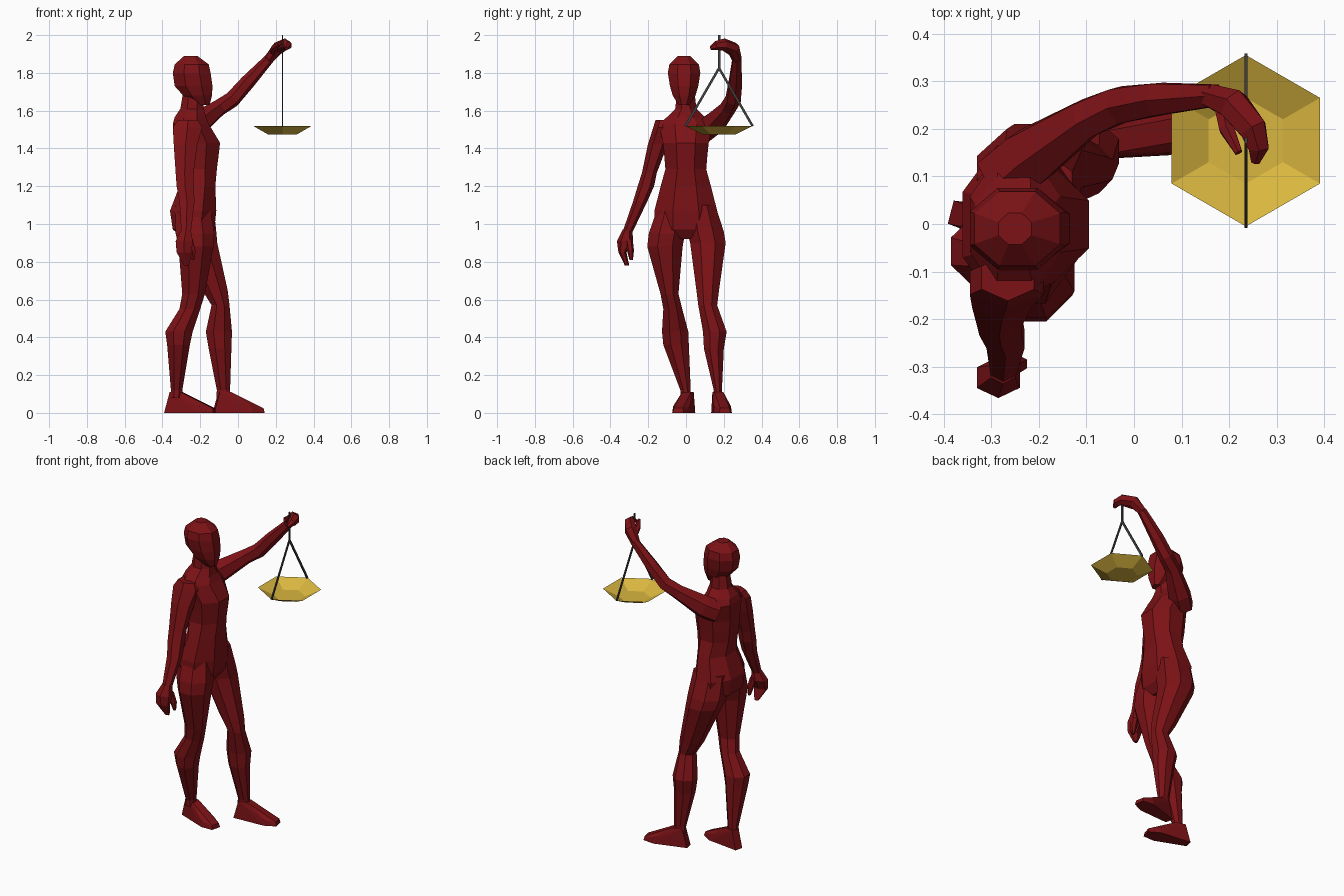
import bpy, bmesh, math
from mathutils import Vector


def material(name, rgb):
    m = bpy.data.materials.new(name)
    m.diffuse_color = (*rgb, 1)
    return m


RED = material("dark red", (0.2, 0.006, 0.008))
GOLD = material("gold", (0.7, 0.47, 0.05))
GREY = material("dark grey", (0.05, 0.05, 0.05))


def finish(name, bm, mat, fix=True):
    if fix:
        bmesh.ops.recalc_face_normals(bm, faces=bm.faces[:])
    me = bpy.data.meshes.new(name)
    bm.to_mesh(me)
    bm.free()
    me.materials.append(mat)
    ob = bpy.data.objects.new(name, me)
    bpy.context.collection.objects.link(ob)
    return ob


def skin(name, rings, mat, caps=True):
    """Join rings of points into a faceted skin."""
    bm = bmesh.new()
    vs = [[bm.verts.new(p) for p in r] for r in rings]
    n = len(vs[0])
    for a, b in zip(vs, vs[1:]):
        for i in range(n):
            bm.faces.new((a[i], a[(i + 1) % n], b[(i + 1) % n], b[i]))
    if caps:
        bm.faces.new(vs[0])
        bm.faces.new(vs[-1])
    return finish(name, bm, mat)


def stack(name, levels, sides=8):
    """Level rings, each (z, x0, x1, y0, y1), fitted to their bounds."""
    rings = []
    for z, x0, x1, y0, y1 in levels:
        k = 0.5 / math.cos(math.pi / sides)
        ang = [(i + 0.5) * math.tau / sides for i in range(sides)]
        rings.append([((x0 + x1) / 2 + (x1 - x0) * k * math.cos(a),
                       (y0 + y1) / 2 + (y1 - y0) * k * math.sin(a), z) for a in ang])
    return skin(name, rings, RED)


def tube(name, path, mat, sides=6):
    """Rings square to a path of (x, y, z, radius)."""
    pts = [Vector(p[:3]) for p in path]
    rings = []
    for i, p in enumerate(path):
        d = pts[min(i + 1, len(pts) - 1)] - pts[max(i - 1, 0)]
        q = d.to_track_quat('Z', 'Y')
        rings.append([pts[i] + q @ Vector((p[3] * math.cos(a), p[3] * math.sin(a), 0))
                      for a in [(j + 0.5) * math.tau / sides for j in range(sides)]])
    return skin(name, rings, mat)


# torso and neck
stack("torso", [(z, x0, x1, -w - 0.002, w) for z, x0, x1, w in [
    (0.92, -0.27, -0.16, 0.05), (0.97, -0.345, -0.125, 0.165), (1.07, -0.36, -0.115, 0.165),
    (1.20, -0.31, -0.12, 0.132), (1.29, -0.325, -0.112, 0.107), (1.36, -0.335, -0.103, 0.113),
    (1.43, -0.34, -0.095, 0.12), (1.53, -0.345, -0.155, 0.14), (1.565, -0.335, -0.17, 0.1),
    (1.61, -0.305, -0.18, 0.055), (1.70, -0.29, -0.19, 0.045)]])

# head
stack("head", [(z, x0, x1, -w - 0.01, w - 0.01) for z, x0, x1, w in [
    (1.63, -0.215, -0.15, 0.03), (1.68, -0.29, -0.138, 0.06), (1.73, -0.335, -0.135, 0.075),
    (1.80, -0.345, -0.145, 0.086), (1.845, -0.335, -0.155, 0.078), (1.89, -0.285, -0.215, 0.033)]])

# legs: the right one stands back, the left one steps ahead
stack("right_leg", [
    (0.08, -0.36, -0.295, -0.03, 0.025), (0.12, -0.355, -0.295, -0.03, 0.025),
    (0.36, -0.375, -0.255, -0.12, 0.015), (0.43, -0.385, -0.24, -0.127, 0.012),
    (0.55, -0.31, -0.20, -0.12, -0.02), (0.63, -0.295, -0.175, -0.135, -0.04),
    (0.88, -0.315, -0.13, -0.205, -0.018), (0.95, -0.33, -0.125, -0.197, -0.005),
    (1.10, -0.33, -0.15, -0.145, 0)])
stack("left_leg", [
    (0.08, -0.115, -0.045, 0.145, 0.19), (0.12, -0.112, -0.042, 0.147, 0.19),
    (0.34, -0.155, -0.035, 0.095, 0.2), (0.43, -0.17, -0.032, 0.09, 0.215),
    (0.57, -0.14, -0.045, 0.065, 0.165), (0.65, -0.19, -0.055, 0.055, 0.175),
    (0.90, -0.31, -0.11, 0.022, 0.21), (0.96, -0.33, -0.115, 0.005, 0.2),
    (1.10, -0.33, -0.13, 0, 0.155)])


# feet: hull of a sole, an instep and an ankle, turned outwards
def foot(name, heel, turn):
    pts = [(0, -.025, 0), (0, .025, 0), (.2, -.05, 0), (.2, .05, 0), (.27, -.03, 0), (.27, .03, 0),
           (.2, -.045, .035), (.2, .045, .035), (.265, -.025, .025), (.265, .025, .025),
           (.03, -.024, .11), (.03, .024, .11), (.09, -.024, .11), (.09, .024, .11)]
    c, s = math.cos(turn), math.sin(turn)
    bm = bmesh.new()
    for u, v, z in pts:
        bm.verts.new((heel[0] + u * c - v * s, heel[1] + u * s + v * c, z))
    bmesh.ops.convex_hull(bm, input=bm.verts[:])
    bmesh.ops.dissolve_limit(bm, angle_limit=0.02, verts=bm.verts[:], edges=bm.edges[:])
    finish(name, bm, RED)


foot("right_foot", (-0.385, 0.025), -0.25)
foot("left_foot", (-0.13, 0.158), 0.18)

# hanging arm and hand
stack("right_arm", [
    (0.95, -0.30, -0.25, -0.335, -0.29), (1.12, -0.31, -0.23, -0.275, -0.21),
    (1.20, -0.325, -0.235, -0.25, -0.175), (1.27, -0.33, -0.235, -0.228, -0.16),
    (1.42, -0.34, -0.215, -0.195, -0.105), (1.51, -0.345, -0.19, -0.167, -0.08),
    (1.55, -0.32, -0.21, -0.155, -0.07)], 6)
stack("right_fingers", [
    (0.78, -0.285, -0.26, -0.322, -0.302), (0.85, -0.325, -0.245, -0.355, -0.318),
    (0.91, -0.33, -0.24, -0.36, -0.285), (0.97, -0.30, -0.25, -0.332, -0.288)], 6)
stack("right_thumb", [
    (0.81, -0.245, -0.23, -0.298, -0.282), (0.86, -0.26, -0.225, -0.31, -0.278),
    (0.92, -0.28, -0.24, -0.32, -0.285)], 6)

# raised arm and hand
tube("left_arm", [
    (-0.28, 0.09, 1.49, 0.07), (-0.22, 0.14, 1.525, 0.068), (-0.10, 0.222, 1.615, 0.045),
    (-0.03, 0.25, 1.66, 0.043), (0.05, 0.262, 1.75, 0.039), (0.17, 0.27, 1.88, 0.026)], RED)
tube("left_fingers", [
    (0.16, 0.27, 1.87, 0.026), (0.21, 0.25, 1.93, 0.036), (0.25, 0.20, 1.95, 0.033),
    (0.262, 0.16, 1.945, 0.024), (0.255, 0.13, 1.93, 0.01)], RED)
tube("left_thumb", [
    (0.185, 0.26, 1.90, 0.022), (0.195, 0.20, 1.935, 0.018), (0.22, 0.15, 1.955, 0.009)], RED)

# open six-sided pan
PX, PY = 0.235, 0.175
bm = bmesh.new()
low, rim = [[bm.verts.new((PX + r * math.sin(i * math.pi / 3), PY + r * math.cos(i * math.pi / 3), z))
             for i in range(6)] for r, z in ((0.09, 1.475), (0.18, 1.52))]
bm.faces.new(low[::-1])
for i in range(6):
    j = (i + 1) % 6
    bm.faces.new((low[j], low[i], rim[i], rim[j]))
finish("pan", bm, GOLD, fix=False)

# flat hanger rods
for name, a, b in (("stem", (PY, 2.0), (PY, 1.815)),
                   ("hanger_front", (PY, 1.825), (PY - 0.178, 1.518)),
                   ("hanger_back", (PY, 1.825), (PY + 0.178, 1.518))):
    rod = tube(name, [(PX, *a, 0.009), (PX, *b, 0.009)], GREY, 4)
    for v in rod.data.vertices:
        v.co.x = PX + (v.co.x - PX) * 0.5
